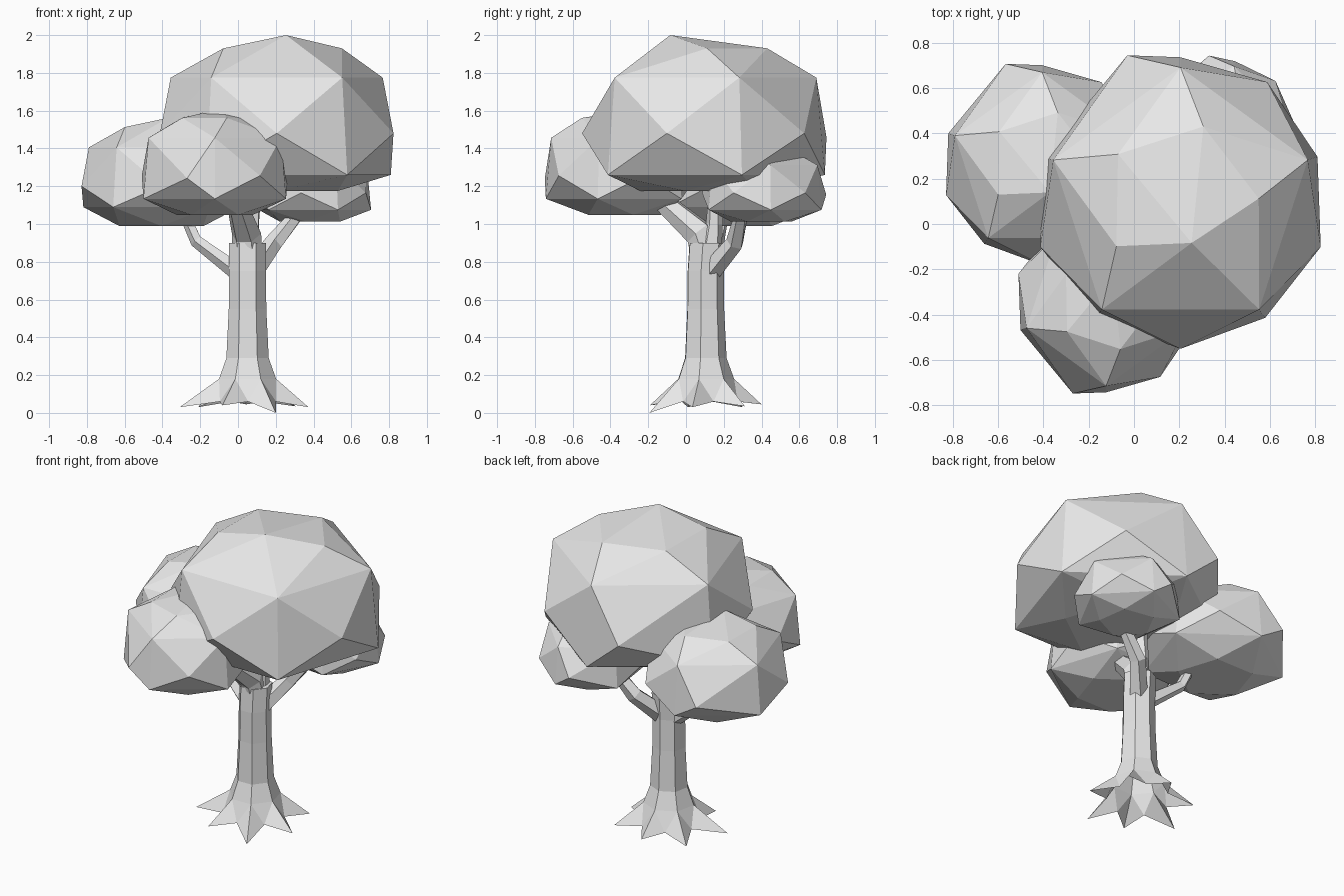
import bpy, bmesh, math
from mathutils import Vector, Matrix

if "Cube" in bpy.data.objects:
    bpy.data.objects.remove(bpy.data.objects["Cube"])

grey = bpy.data.materials.new("plain_grey")
grey.diffuse_color = (0.8, 0.8, 0.8, 1)
grey.use_nodes = True
grey.node_tree.nodes["Principled BSDF"].inputs["Base Color"].default_value = grey.diffuse_color


def finish(bm, name):
    bmesh.ops.recalc_face_normals(bm, faces=bm.faces)
    me = bpy.data.meshes.new(name)
    bm.to_mesh(me)
    bm.free()
    me.materials.append(grey)
    ob = bpy.data.objects.new(name, me)
    bpy.context.collection.objects.link(ob)
    return ob


def polar(a, r, z):
    a = math.radians(a)
    return Vector((r * math.cos(a), r * math.sin(a), z))


# Foliage: a faceted dome made as the hull of five-point rings
def leaf_points(low):
    pts = [polar(-75, 0.19, 0.83)]
    pts += [polar(a, 0.345, 0.76) for a in (2, 73, 143, 215)]
    for k in range(5):
        a = 18 + 72 * k
        pts.append(polar(a, 0.59, 0.605))
        pts.append(polar(a, 0.635, low))
        pts.append(polar(a + 36, 0.34, 0.005))
    pts += [polar(a, 0.65, 0.31) for a in (-90, -18, 54, 198)]
    pts.append(polar(110, 0.685, 0.29))
    return pts


def foliage(name, loc, scale, turn=0, low=0.13):
    bm = bmesh.new()
    m = (Matrix.Translation(loc) @ Matrix.Rotation(math.radians(turn), 4, 'Z')
         @ Matrix.Diagonal((*scale, 1)))
    for p in leaf_points(low):
        bm.verts.new(m @ p)
    bmesh.ops.convex_hull(bm, input=bm.verts)
    loose = [v for v in bm.verts if not v.link_faces]
    bmesh.ops.delete(bm, geom=loose, context='VERTS')
    return finish(bm, name)


foliage("foliage_main", (0.205, 0.1, 1.17), (1, 1, 1), low=0.09)
foliage("foliage_front", (-0.123, -0.345, 1.045), (0.625, -0.625, 0.68))
foliage("foliage_left", (-0.405, 0.265, 0.985), (0.685, 0.685, 0.695), low=0.15)
foliage("foliage_back", (0.39, 0.405, 1.01), (0.5, 0.5, 0.5), -10)


# Trunk with seven pointed roots, open underneath
N = 7
STEP = 360 / N
START = -63
CX, CY = 0.05, 0.1
bm = bmesh.new()


def ring(r, z, dx=0.0, dy=0.0):
    return [bm.verts.new(polar(START + STEP * i, r, z) + Vector((CX + dx, CY + dy, 0)))
            for i in range(N)]


tip_z = (0.0, 0.03, 0.035, 0.045, 0.03, 0.03, 0.04)
tip_r = (0.33, 0.33, 0.33, 0.30, 0.33, 0.37, 0.32)
ctr = Vector((CX, CY, 0))
tips = [bm.verts.new(polar(START + STEP * i, tip_r[i], tip_z[i]) + ctr) for i in range(N)]
valleys = [bm.verts.new(polar(START + STEP * (i + 0.5), 0.19, 0.06) + ctr) for i in range(N)]
collar = ring(0.155, 0.18)
for i in range(N):
    j = (i + 1) % N
    bm.faces.new((collar[i], tips[i], valleys[i]))
    bm.faces.new((collar[i], valleys[i], collar[j]))
    bm.faces.new((collar[j], valleys[i], tips[j]))
prev = collar
for r, z, dy in ((0.115, 0.29, 0), (0.102, 0.55, 0), (0.1, 0.75, 0), (0.1, 0.9, 0.01)):
    cur = ring(r, z, 0, dy)
    for i in range(N):
        j = (i + 1) % N
        bm.faces.new((prev[i], prev[j], cur[j], cur[i]))
    prev = cur
bm.faces.new(prev)
finish(bm, "trunk")


# Branches: tapered low-sided tubes along a bent path
def branch(name, path, radii, sides=6):
    b = bmesh.new()
    pts = [Vector(p) for p in path]
    last = None
    for i, p in enumerate(pts):
        d = pts[min(i + 1, len(pts) - 1)] - pts[max(i - 1, 0)]
        q = d.to_track_quat('Z', 'Y')
        cur = [b.verts.new(p + q @ polar(360 * k / sides, radii[i], 0)) for k in range(sides)]
        if last:
            for k in range(sides):
                m = (k + 1) % sides
                b.faces.new((last[k], last[m], cur[m], cur[k]))
        else:
            b.faces.new(cur)
        last = cur
    b.faces.new(last)
    finish(b, name)


branch("branch_left", [(0.02, 0.11, 0.73), (-0.22, 0.17, 0.91), (-0.29, 0.2, 1.07)],
       (0.05, 0.035, 0.03), 5)
branch("branch_right", [(0.07, 0.12, 0.74), (0.19, 0.26, 0.90), (0.34, 0.30, 1.08)],
       (0.06, 0.05, 0.035), 5)
branch("branch_front", [(0.05, 0.1, 0.84), (0.045, 0.07, 0.95), (-0.02, -0.17, 1.16)],
       (0.08, 0.08, 0.05))
branch("branch_top", [(0.06, 0.12, 0.84), (0.07, 0.15, 1.0), (0.09, 0.165, 1.25)],
       (0.07, 0.045, 0.04))
